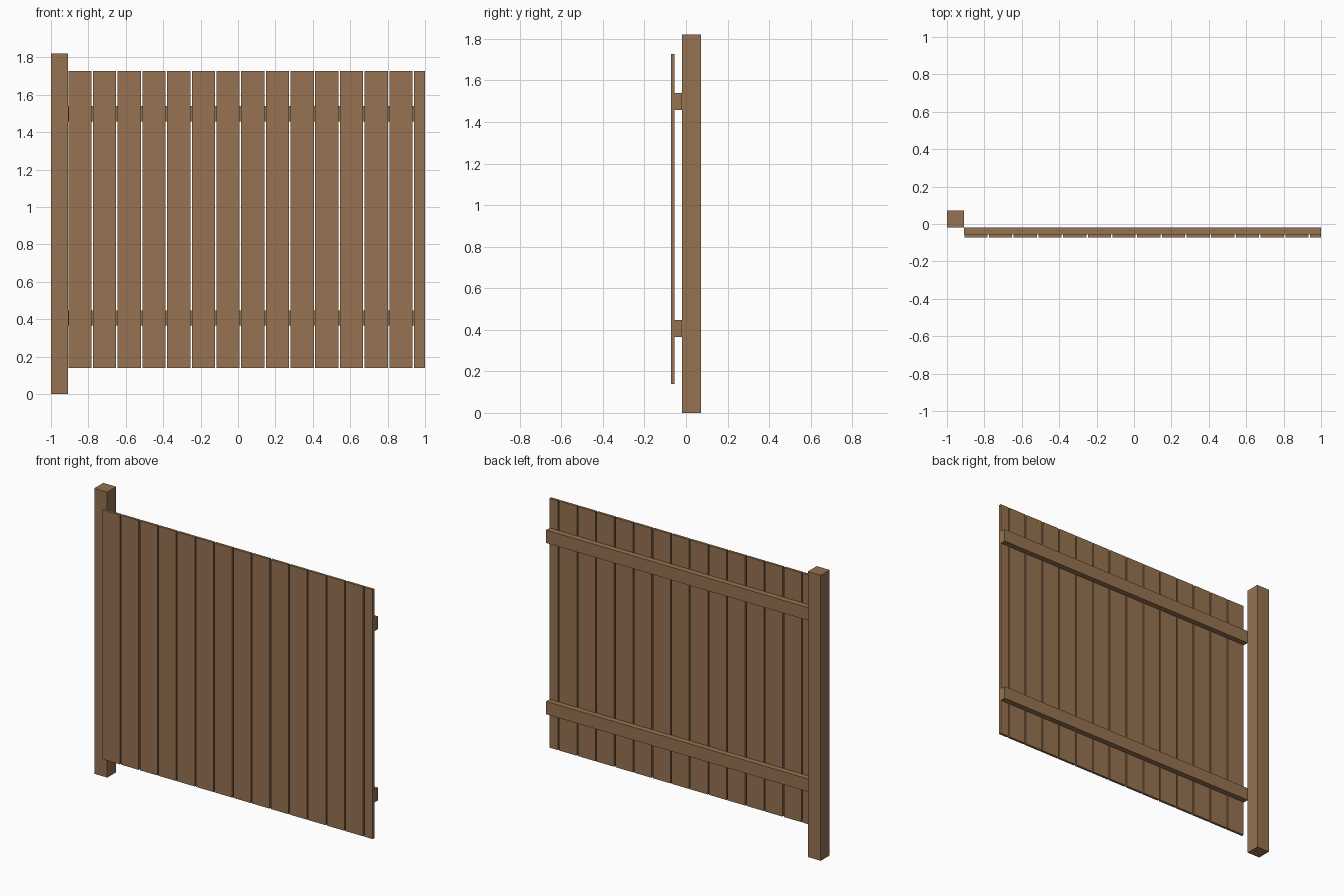
import bpy
import bmesh
from mathutils import Vector

cube = bpy.data.objects.get("Cube")
if cube:
    bpy.data.objects.remove(cube, do_unlink=True)

# One wood colour for everything
wood = bpy.data.materials.new("brown_wood")
wood.use_nodes = True
colour = (0.305, 0.171, 0.083, 1)
wood.diffuse_color = colour
wood.node_tree.nodes["Principled BSDF"].inputs["Base Color"].default_value = colour


def box(name, low, high):
    """Box object spanning two opposite corners, origin at its centre."""
    low, high = Vector(low), Vector(high)
    bm = bmesh.new()
    bmesh.ops.create_cube(bm, size=1)
    bmesh.ops.scale(bm, vec=high - low, verts=bm.verts)
    mesh = bpy.data.meshes.new(name)
    bm.to_mesh(mesh)
    bm.free()
    mesh.materials.append(wood)
    obj = bpy.data.objects.new(name, mesh)
    obj.location = (low + high) / 2
    bpy.context.collection.objects.link(obj)
    return obj


FRONT, BOARD_BACK, RAIL_BACK, BACK = -0.071, -0.055, -0.019, 0.071
PANEL_START, PANEL_END = -0.909, 1.0

# Square post at one end
box("post", (-1, RAIL_BACK, 0), (PANEL_START, BACK, 1.82))

# Two horizontal rails
for name, z in (("lower_rail", 0.365), ("upper_rail", 1.457)):
    box(name, (PANEL_START, BOARD_BACK, z), (PANEL_END, RAIL_BACK, z + 0.082))

# Upright boards, the last one cut narrow at the end
PITCH, WIDTH = 0.132, 0.124
for i in range(15):
    x = PANEL_START + 0.002 + i * PITCH
    box(f"board_{i + 1}", (x, FRONT, 0.138),
        (min(x + WIDTH, PANEL_END), BOARD_BACK, 1.728))
